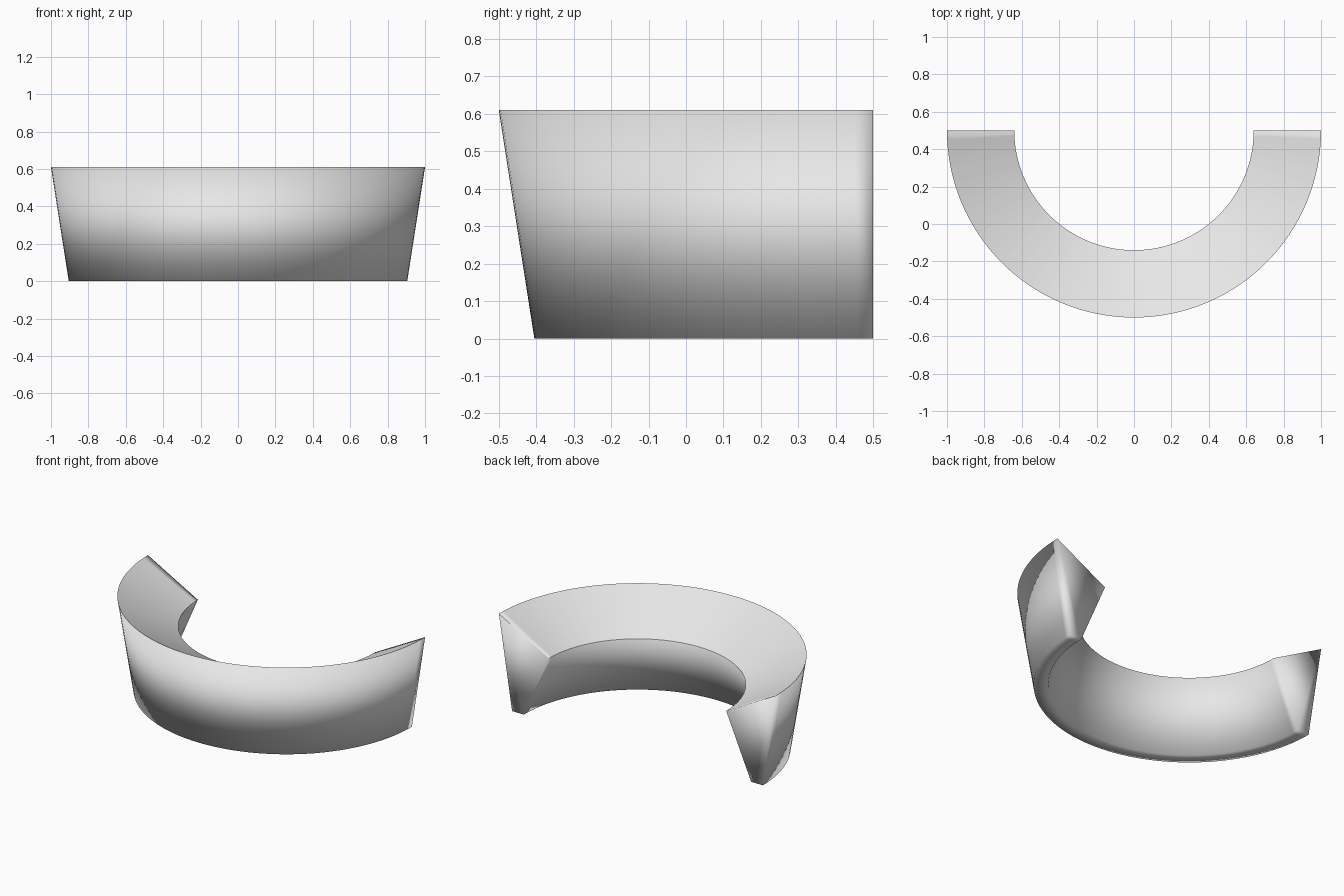
import bpy
import bmesh
from math import cos, sin, pi
from mathutils import Vector

cube = bpy.data.objects.get("Cube")
if cube:
    bpy.data.objects.remove(cube, do_unlink=True)

SEGMENTS = 64
CENTRE_Y = 0.5

# Cross-section as (radius, height): outer rim, outer foot, inner foot, inner lip
PROFILE = [(1.0, 0.61), (0.905, 0.0), (0.82, 0.0), (0.64, 0.415)]

# Pale grey material
grey = bpy.data.materials.new("pale_grey")
grey.use_nodes = True
grey.diffuse_color = (0.8, 0.8, 0.8, 1)
grey.node_tree.nodes["Principled BSDF"].inputs["Base Color"].default_value = grey.diffuse_color

# Sweep the cross-section around the front half circle
bm = bmesh.new()
rings = []
for i in range(SEGMENTS + 1):
    a = pi + pi * i / SEGMENTS
    rings.append([bm.verts.new((r * cos(a), CENTRE_Y + r * sin(a), z)) for r, z in PROFILE])
for a, b in zip(rings, rings[1:]):
    for k in range(len(PROFILE)):
        n = (k + 1) % len(PROFILE)
        bm.faces.new((a[k], a[n], b[n], b[k]))

# Flat end caps
bm.faces.new(rings[0])
bm.faces.new(rings[-1])
bmesh.ops.recalc_face_normals(bm, faces=bm.faces)
for f in bm.faces:
    f.smooth = True

mesh = bpy.data.meshes.new("half_ring")
bm.to_mesh(mesh)
bm.free()
mesh.materials.append(grey)
half_ring = bpy.data.objects.new("half_ring", mesh)
bpy.context.collection.objects.link(half_ring)

# Soft shading all round, except a crisp sloping top that only softens at the ends
normals = [Vector() for _ in mesh.loops]
for p in mesh.polygons:
    for li in p.loop_indices:
        v = mesh.vertices[mesh.loops[li].vertex_index]
        if p.normal.z > 0.5:
            at_end = abs(v.co.y - CENTRE_Y) < 0.001
            normals[li] = (p.normal + Vector((0, at_end, 0))).normalized()
        else:
            normals[li] = v.normal.copy()
mesh.normals_split_custom_set(normals)
